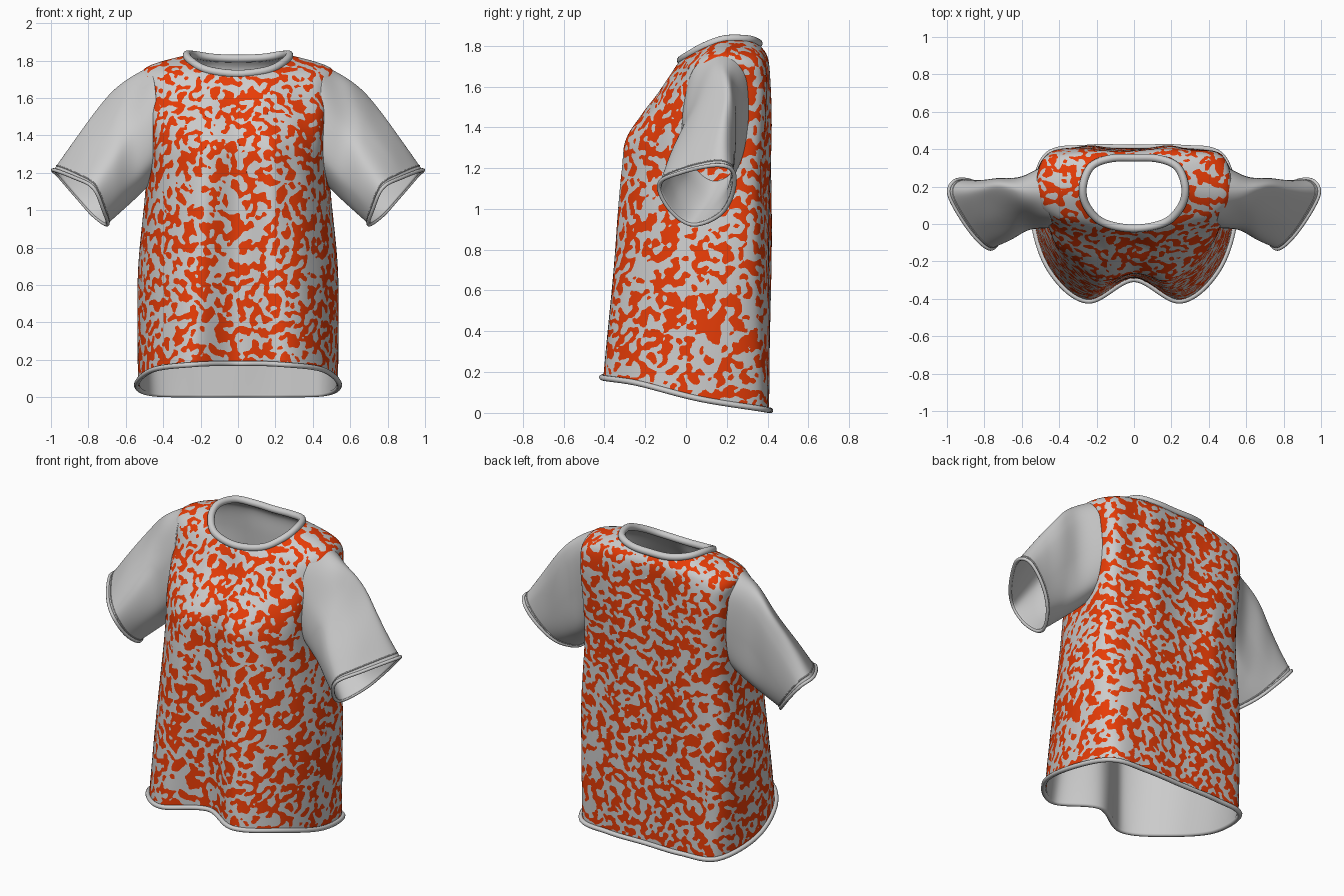
import bpy, bmesh, math
from mathutils import Vector, noise

if "Cube" in bpy.data.objects:
    bpy.data.objects.remove(bpy.data.objects["Cube"])

# Half cross-sections of the torso, front centre -> right side -> back centre
TORSO = [
    [(0, -.29, .178), (.25, -.405, .172), (.45, -.235, .145), (.535, .06, .07), (.47, .355, .022), (.25, .403, .014), (0, .403, .014)],
    [(0, -.28, .72), (.22, -.355, .70), (.42, -.20, .68), (.53, .08, .66), (.49, .34, .65), (.25, .41, .65), (0, .40, .65)],
    [(0, -.27, 1.17), (.2, -.305, 1.17), (.39, -.17, 1.15), (.48, .08, 1.13), (.47, .33, 1.12), (.25, .41, 1.12), (0, .395, 1.12)],
    [(0, -.25, 1.38), (.2, -.27, 1.37), (.41, -.11, 1.38), (.475, .10, 1.40), (.47, .35, 1.40), (.25, .41, 1.40), (0, .40, 1.40)],
    [(0, -.11, 1.58), (.18, -.12, 1.57), (.43, -.01, 1.58), (.50, .13, 1.62), (.475, .36, 1.60), (.25, .405, 1.62), (0, .395, 1.62)],
    [(0, -.05, 1.70), (.17, -.03, 1.71), (.41, .04, 1.725), (.50, .17, 1.755), (.45, .345, 1.74), (.22, .39, 1.75), (0, .39, 1.75)],
    [(0, -.02, 1.73), (.16, .01, 1.75), (.245, .09, 1.795), (.27, .19, 1.83), (.23, .30, 1.83), (.13, .345, 1.815), (0, .35, 1.81)],
]
ROWS = [70, 58, 30, 30, 18, 22]

# Sleeve rings: top, front-top, front, front-bottom, bottom, back-bottom, back, back-top
SLEEVE = [
    [(.48, .17, 1.765), (.45, .04, 1.69), (.43, -.01, 1.50), (.42, .01, 1.29), (.43, .14, 1.18), (.43, .28, 1.26), (.43, .335, 1.47), (.46, .30, 1.70)],
    [(.69, .19, 1.615), (.63, .06, 1.54), (.58, -.03, 1.38), (.55, -.02, 1.17), (.55, .10, 1.06), (.58, .22, 1.13), (.63, .25, 1.33), (.67, .245, 1.54)],
    [(.985, .15, 1.213), (.88, -.03, 1.175), (.775, -.13, 1.12), (.72, -.08, 1.0), (.70, .03, .925), (.77, .16, .97), (.86, .225, 1.07), (.955, .23, 1.18)],
]


def spline(pts, t, closed):
    n = len(pts)
    i = math.floor(t)
    if not closed:
        i = min(i, n - 2)
    f = t - i
    get = (lambda k: pts[k % n]) if closed else (lambda k: pts[max(0, min(n - 1, k))])
    a, b, c, d = (get(i + k) for k in (-1, 0, 1, 2))
    return b + .5 * f * ((c - a) + f * ((2 * a - 5 * b + 4 * c - d) + f * (3 * (b - c) + d - a)))


def full(half):
    pts = [Vector(p) for p in half]
    return pts + [Vector((-p.x, p.y, p.z)) for p in pts[-2:0:-1]]


def ring(sections, v, nu):
    ctrl = [spline([s[k] for s in sections], v, False) for k in range(len(sections[0]))]
    out = []
    fold = math.sin(math.pi * v / (len(sections) - 1))
    for i in range(nu):
        p = spline(ctrl, i * len(ctrl) / nu, True)
        # soft vertical cloth folds
        p.y += .022 * fold * noise.noise(Vector((p.x * 6, p.y * 6, p.z * 1.3)))
        out.append(p)
    return out


def print_pattern(bm, field):
    # slide vertices onto the blotch outlines, then colour the triangles
    bmesh.ops.triangulate(bm, faces=bm.faces)
    bm.verts.index_update()
    val = [field(v.co) for v in bm.verts]
    for e in bm.edges:
        a, b = e.verts
        fa, fb = val[a.index], val[b.index]
        if fa * fb < 0:
            t = fa / (fa - fb)
            v = a if t < .5 else b
            v.co = a.co.lerp(b.co, t)
            val[v.index] = 0
    for f in bm.faces:
        f.material_index = int(sum(val[v.index] for v in f.verts) > 0)


def loft(name, rings, hole=None, inset=0, field=None):
    bm = bmesh.new()
    grid = [[bm.verts.new(p) for p in r] for r in rings]
    n = len(grid[0])
    for a, b in zip(grid, grid[1:]):
        for i in range(n):
            j = (i + 1) % n
            if hole and hole((a[i].co + b[j].co) / 2):
                continue
            bm.faces.new((a[i], a[j], b[j], b[i])).smooth = True
    bm.normal_update()
    if inset:
        for v in bm.verts:
            v.co -= v.normal * inset
    bmesh.ops.delete(bm, geom=[v for v in bm.verts if not v.link_faces], context='VERTS')
    if field:
        print_pattern(bm, field)
    me = bpy.data.meshes.new(name)
    bm.to_mesh(me)
    bm.free()
    ob = bpy.data.objects.new(name, me)
    bpy.context.collection.objects.link(ob)
    return ob


def tube(name, loop, r, sides=10, spread=0):
    # swept piping along a closed loop, optionally pushed outward
    n = len(loop)
    mid = sum(loop, Vector()) / n
    rows = []
    for i, p in enumerate(loop):
        t = (loop[(i + 1) % n] - loop[i - 1]).normalized()
        a = (p - mid).cross(t).normalized()
        b = t.cross(a)
        if b.dot(p - mid) < 0:
            b = -b
        rows.append([p + b * spread + r * (math.cos(k * math.tau / sides) * a + math.sin(k * math.tau / sides) * b)
                     for k in range(sides)])
    ob = loft(name, rows + rows[:1])
    bm = bmesh.new()
    bm.from_mesh(ob.data)
    bmesh.ops.remove_doubles(bm, verts=bm.verts, dist=1e-5)
    bmesh.ops.recalc_face_normals(bm, faces=bm.faces)
    bm.to_mesh(ob.data)
    bm.free()
    return ob


def mirror(ob):
    m = ob.modifiers.new("mirror", 'MIRROR')
    m.use_axis[0] = True


def armhole(p):
    return abs(p.x) > .36 and ((p.y - .16) / .15) ** 2 + ((p.z - 1.47) / .275) ** 2 < .85


def blotch(p):
    q = p + .018 * noise.noise_vector(p * 20)
    return noise.noise(q * 27) + .25 * noise.noise(q * 50) + .005


sections = [full(s) for s in TORSO]
vs = [k + i / n for k, n in enumerate(ROWS) for i in range(n)] + [6]

# Patterned torso
body = loft("torso", [ring(sections, v, 360) for v in vs], armhole, 0, blotch)
orange = bpy.data.materials.new("orange_print")
orange.diffuse_color = (.8, .045, .002, 1)
orange.use_nodes = True
orange.node_tree.nodes["Principled BSDF"].inputs["Base Color"].default_value = orange.diffuse_color
grey = bpy.data.materials.new("grey_cloth")
grey.diffuse_color = (.52, .52, .52, 1)
grey.use_nodes = True
grey.node_tree.nodes["Principled BSDF"].inputs["Base Color"].default_value = grey.diffuse_color
body.data.materials.append(grey)
body.data.materials.append(orange)

# Plain inner side
loft("torso_lining", [ring(sections, v, 170) for v in vs[::2]], armhole, .009)

# Hem and collar piping
tube("hem_band", ring(sections, 0, 200), .014, 10, .007)
tube("collar", ring(sections, 6, 140), .021, 14, .004)

# Sleeves with cuffs, mirrored to the left
rings = [[Vector(p) for p in r] for r in SLEEVE]
sleeve = loft("sleeves", [ring(rings, i / 20, 96) for i in range(41)])
mirror(sleeve)
s = sleeve.modifiers.new("cloth", 'SOLIDIFY')
s.thickness = .01
s.offset = -1
mirror(tube("cuff_edges", ring(rings, 2, 96), .01, 10, .002))
mirror(tube("cuff_seams", ring(rings, 1.9, 96), .004, 6))
